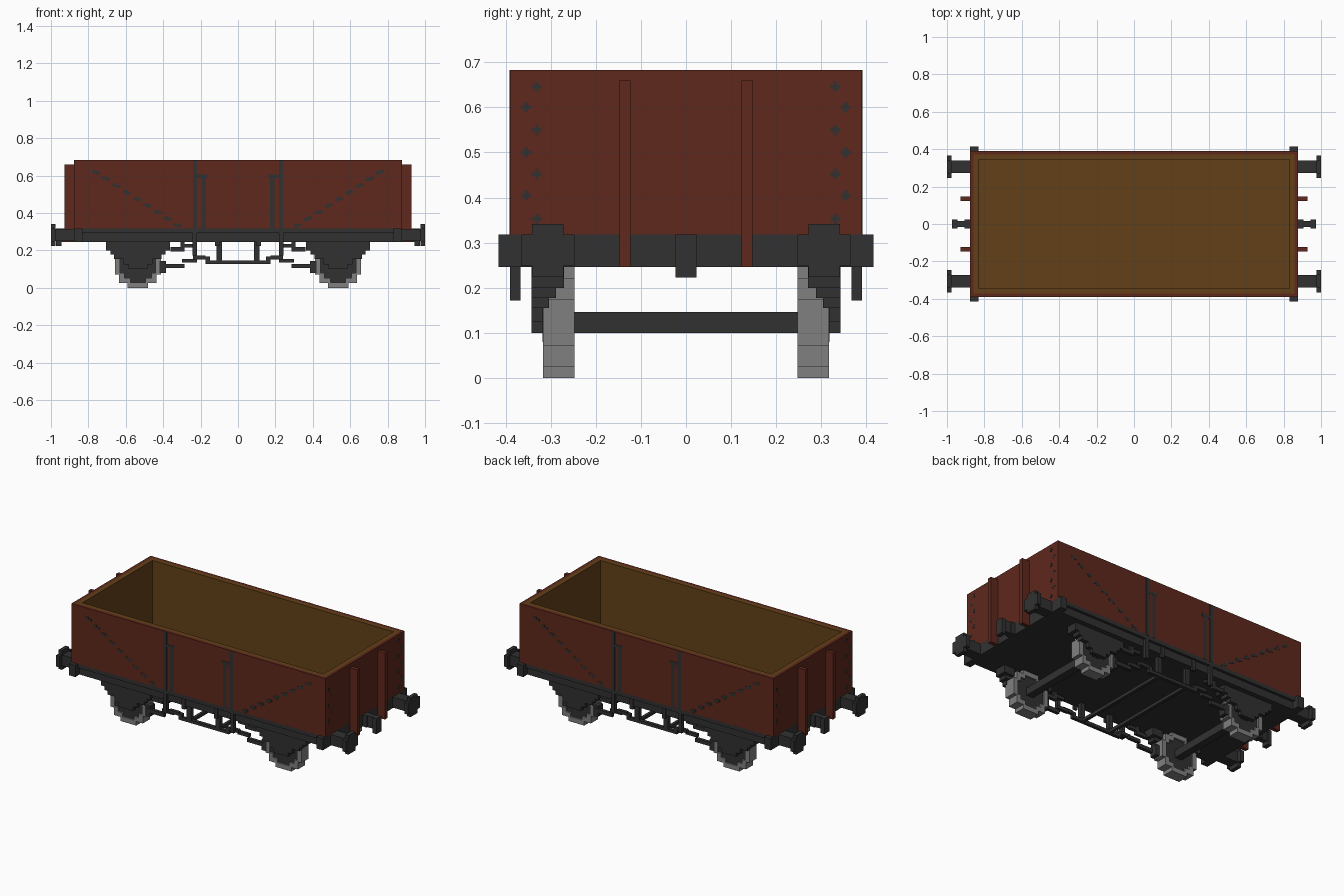
import bpy, bmesh

old = bpy.data.objects.get("Cube")
if old:
    bpy.data.objects.remove(old, do_unlink=True)


def material(name, rgb):
    lin = [((c / 255 + 0.055) / 1.055) ** 2.4 for c in rgb] + [1.0]
    m = bpy.data.materials.new(name)
    m.use_nodes = True
    m.diffuse_color = lin
    bsdf = next(n for n in m.node_tree.nodes if n.type == 'BSDF_PRINCIPLED')
    bsdf.inputs["Base Color"].default_value = lin
    bsdf.inputs["Roughness"].default_value = 0.9
    return m


RED = material("oxide red", (94, 40, 28))
BROWN = material("timber brown", (99, 64, 24))
DARK = material("dark iron", (49, 49, 49))
GREY = material("wheel grey", (128, 128, 128))


def finish(name, bm, mat):
    bmesh.ops.recalc_face_normals(bm, faces=bm.faces)
    me = bpy.data.meshes.new(name)
    bm.to_mesh(me)
    bm.free()
    me.materials.append(mat)
    bpy.context.collection.objects.link(bpy.data.objects.new(name, me))


def build(name, boxes, mat, mx=True, my=True):
    """One object from boxes (x0, x1, y0, y1, z0, z1), mirrored over x and y."""
    bm = bmesh.new()
    for sx in ((1, -1) if mx else (1,)):
        for sy in ((1, -1) if my else (1,)):
            for x0, x1, y0, y1, z0, z1 in boxes:
                for v in bmesh.ops.create_cube(bm, size=1)["verts"]:
                    v.co = (sx * ((x0 + x1) / 2 + v.co.x * (x1 - x0)),
                            sy * ((y0 + y1) / 2 + v.co.y * (y1 - y0)),
                            (z0 + z1) / 2 + v.co.z * (z1 - z0))
    finish(name, bm, mat)


def ring(name, x, y, t, z0, z1, mat):
    """Rectangular open wall with outer half sizes x, y and thickness t."""
    bm = bmesh.new()
    loops = [[bm.verts.new((sx * a, sy * b, z)) for sx, sy in
              ((1, 1), (-1, 1), (-1, -1), (1, -1))]
             for a, b, z in ((x, y, z0), (x, y, z1), (x - t, y - t, z1), (x - t, y - t, z0))]
    for k in range(4):
        p, q = loops[k], loops[(k + 1) % 4]
        for i in range(4):
            j = (i + 1) % 4
            bm.faces.new((p[i], p[j], q[j], q[i]))
    finish(name, bm, mat)


V = 0.0235           # basic block size
BX, BY = 0.876, 0.39
TOP = 0.683
BASE = 0.246         # underside of the frame

# Open body: red planking, timber lining and floor
RIM = 0.018
ring("body_walls", BX, BY, RIM, 0.318, TOP, RED)
ring("body_lining", BX - RIM, BY - RIM, 0.027, 0.262, TOP, BROWN)
build("body_floor", [(-0.84, 0.84, -0.355, 0.355, 0.262, 0.275)], BROWN, False, False)
build("end_posts", [(BX, 0.927, 0.123, 0.147, BASE, 0.659)], RED)

# Underframe: lip under the body, inset side beams, end beams, corner blocks
ring("frame_lip", BX, BY, 0.02, 0.294, 0.318, DARK)
ring("side_beams", BX - 0.004, 0.373, 0.015, BASE, 0.294, DARK)
build("underfloor", [(-0.87, 0.87, -0.365, 0.365, BASE, 0.262)], DARK, False, False)
build("end_beams", [(0.854, BX, -BY, BY, BASE, 0.318)], DARK, True, False)
build("corner_blocks", [(0.832, BX, 0.366, 0.415, BASE, 0.318)], DARK)

# Buffers and couplings
YB, ZB = 0.306, 0.283
build("buffers", [
    (BX, 0.976, YB - .033, YB + .033, ZB - .033, ZB + .033),
    (0.976, 1.0, YB - .059, YB + .059, ZB - .035, ZB + .035),
    (0.976, 1.0, YB - .035, YB + .035, ZB - .059, ZB + .059)], DARK)
build("couplings", [(BX, 0.905, -V, V, BASE, 0.318),
                    (0.905, 0.945, -.016, .016, BASE, 0.318),
                    (0.945, 0.972, -V, V, 0.223, 0.318)], DARK, True, False)

# Thin iron straps on the doors and dashed diagonal bolt rows on the sides
P = BY + 0.0015
build("door_straps", [(0.218, 0.24, BY - .001, P, 0.318, TOP),
                      (0.172, 0.194, BY - .001, P, 0.318, 0.606),
                      (0.164, 0.218, BY - .001, P, 0.588, 0.606)], DARK)
dashes = []
for i in range(9):
    x, z = 0.32 + i * 0.055, 0.334 + i * 0.0355
    dashes += [(x - .021, x + .004, BY - .001, P, z - .011, z + .004),
               (x - .004, x + .021, BY - .001, P, z - .004, z + .011)]
build("side_bolts", dashes, DARK)

# Cross shaped bolts on the ends
bolts = []
for y, heights in ((0.331, (.646, .55, .452, .353)), (0.354, (.6, .5, .405))):
    for z in heights:
        bolts += [(BX - .001, BX + .0015, y - .011, y + .011, z - .004, z + .004),
                  (BX - .001, BX + .0015, y - .004, y + .004, z - .011, z + .011)]
build("end_bolts", bolts, DARK)

# Stepped wheels: narrow grey rim around a recessed dark stepped disc
XW, ZW = 0.535, 0.1235
rim = []
for s in (1, -1):
    for w0, w1, h0, h1 in ((0, .055, .094, .1235), (.04, .1, .07, .0985),
                           (.072, .1, .045, .0985), (.095, .1235, 0, .052)):
        for t in (1, -1):
            x0, x1 = sorted((t * w0, t * w1))
            z0, z1 = sorted((s * h0, s * h1))
            rim.append((XW + x0, XW + x1, 0.247, 0.317, ZW + z0, ZW + z1))
build("wheel_rims", rim, GREY)
build("wheel_discs", [(XW - w, XW + w, 0.258, 0.306, ZW - h, ZW + h)
                      for w, h in ((.045, .097), (.076, .074), (.098, .046))], DARK)
build("axles", [(XW - V, XW + V, -0.31, 0.31, ZW - V, ZW + V)], DARK, True, False)

# Axle guards with axle boxes, and stepped leaf springs
build("axle_guards", [
    (XW - .05, XW + .05, 0.318, 0.342, 0.1, 0.125),
    (XW - .078, XW + .078, 0.318, 0.342, 0.125, 0.155),
    (XW - .1, XW + .1, 0.318, 0.342, 0.155, 0.25)], DARK)
springs = []
for w, y, z0, z1 in ((.172, .27, .2, .25), (.148, .288, .178, .2), (.127, .304, .155, .178)):
    springs += [(XW - w, XW - .1, y, 0.342, z0, z1), (XW + .1, XW + w, y, 0.342, z0, z1)]
build("leaf_springs", springs, DARK)

# Brake gear: hangers, stepped push rods, shoes and cross rods
build("brake_gear", [
    (0.0, 0.17, 0.318, 0.338, 0.128, 0.147),
    (0.085, 0.115, 0.318, 0.342, 0.147, 0.25),
    (0.15, 0.173, 0.318, 0.338, 0.128, 0.167),
    (0.173, 0.24, 0.318, 0.338, 0.152, 0.172),
    (0.22, 0.3, 0.3, 0.32, 0.135, 0.155),
    (0.285, 0.4, 0.3, 0.32, 0.105, 0.128),
    (0.385, 0.42, 0.27, 0.318, 0.08, 0.145),
    (0.235, 0.3, 0.318, 0.338, 0.215, 0.235),
    (0.285, 0.308, 0.318, 0.338, 0.195, 0.25),
    (0.3, 0.36, 0.318, 0.338, 0.195, 0.218)], DARK)
build("hanging_brackets", [(0.22, 0.243, 0.367, 0.39, 0.172, 0.294),
                           (0.1, 0.123, 0.367, 0.38, 0.225, 0.294)], DARK)
build("cross_rods", [(0.087, 0.106, -0.32, 0.32, 0.128, 0.147)], DARK, True, False)
